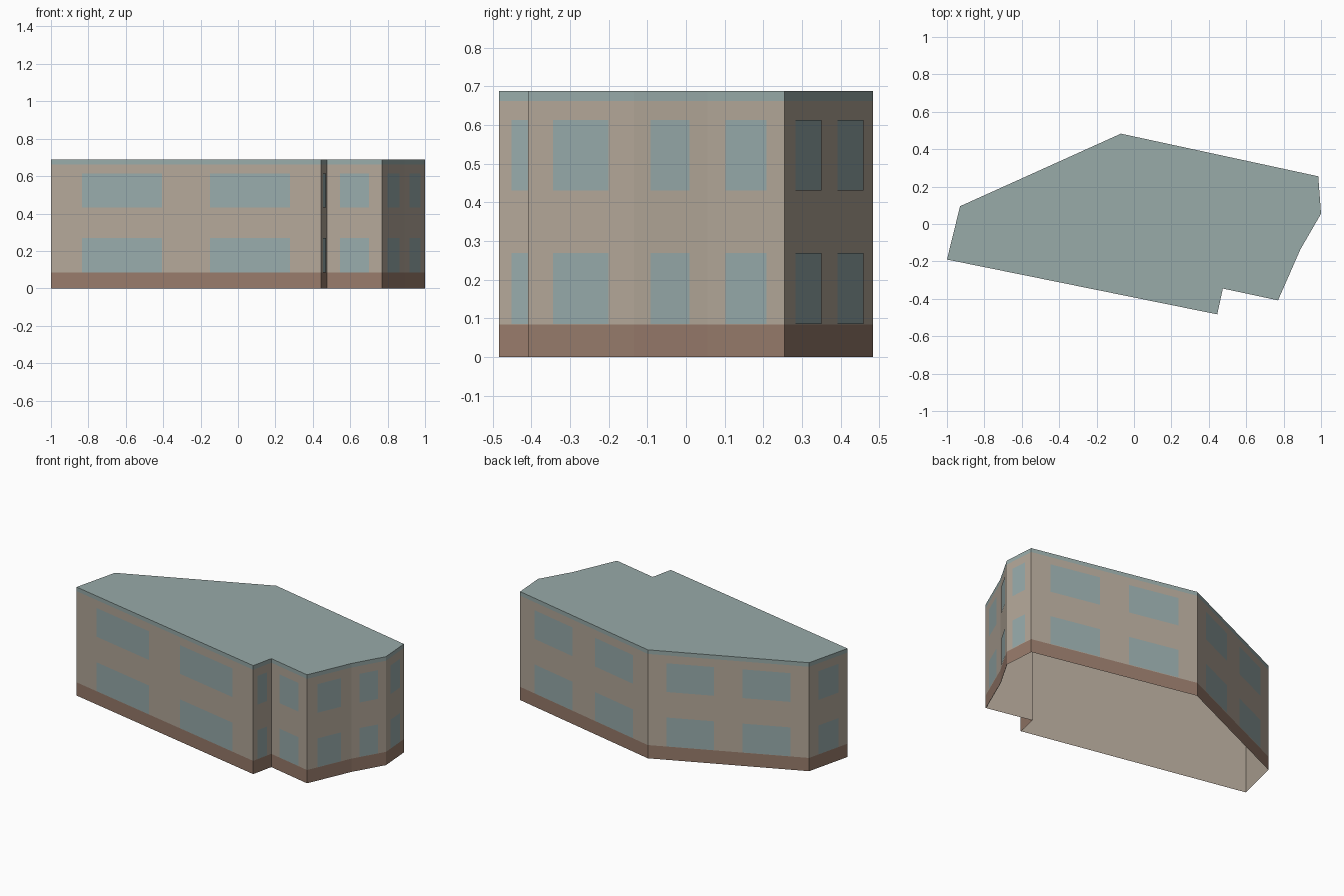
import bpy
import bmesh
from mathutils import Vector

cube = bpy.data.objects.get("Cube")
if cube:
    bpy.data.objects.remove(cube, do_unlink=True)


def material(name, colour):
    mat = bpy.data.materials.new(name)
    mat.use_nodes = True
    mat.diffuse_color = (*colour, 1)
    bsdf = mat.node_tree.nodes["Principled BSDF"]
    bsdf.inputs["Base Color"].default_value = (*colour, 1)
    bsdf.inputs["Roughness"].default_value = 0.9
    return mat


STONE = material("beige wall", (0.455, 0.39, 0.32))
GLASS = material("blue grey glass", (0.31, 0.405, 0.405))
ROOF = material("grey green roof", (0.315, 0.405, 0.395))
BRICK = material("brown plinth", (0.31, 0.198, 0.147))

# Footprint, anticlockwise from the front left corner
FOOTPRINT = [Vector(p) for p in (
    (-1, -0.19), (0.445, -0.483), (0.475, -0.345), (0.77, -0.408), (0.89, -0.135),
    (1, 0.055), (0.985, 0.255), (-0.07, 0.483), (-0.93, 0.095))]

PLINTH_TOP, TRIM_BOTTOM, TOP = 0.084, 0.662, 0.688
STOREYS = ((0.086, 0.269), (0.431, 0.613))
ONE_WINDOW = ((0.236, 0.764),)
TWO_WINDOWS = ((0.115, 0.412), (0.588, 0.885))
PLATE, LINING = 0.002, 0.003


def edges(points):
    return list(zip(points, points[1:] + points[:1]))


def outward(a, b):
    d = (b - a).normalized()
    return Vector((d.y, -d.x))


def inset(points, depth):
    """Move every side of the outline inwards by the same depth."""
    moved = []
    for i, p in enumerate(points):
        n = outward(points[i - 1], p)
        m = outward(p, points[(i + 1) % len(points)])
        moved.append(p - (n + m) * depth / (1 + n.dot(m)))
    return moved


def panel(bm, a, b, low, high):
    corners = ((a, low), (b, low), (b, high), (a, high))
    bm.faces.new([bm.verts.new((p.x, p.y, z)) for p, z in corners])


def band(bm, points, low, high):
    for a, b in edges(points):
        panel(bm, a, b, low, high)


def cap(bm, points, z):
    bm.faces.new([bm.verts.new((p.x, p.y, z)) for p in points])


def finish(name, bm, mat):
    bmesh.ops.remove_doubles(bm, verts=bm.verts, dist=0.0001)
    mesh = bpy.data.meshes.new(name)
    bm.to_mesh(mesh)
    bm.free()
    mesh.materials.append(mat)
    bpy.context.collection.objects.link(bpy.data.objects.new(name, mesh))


# Outer walls
bm = bmesh.new()
band(bm, FOOTPRINT, PLINTH_TOP, TRIM_BOTTOM)
finish("walls", bm, STONE)

# Window plates: two per long side, one per short side, on both storeys
bm = bmesh.new()
for a, b in edges(FOOTPRINT):
    out = outward(a, b) * PLATE
    for s, t in TWO_WINDOWS if (b - a).length > 0.6 else ONE_WINDOW:
        for low, high in STOREYS:
            panel(bm, a.lerp(b, s) + out, a.lerp(b, t) + out, low, high)
finish("windows", bm, GLASS)

# Plinth band round the foot
bm = bmesh.new()
band(bm, FOOTPRINT, 0, PLINTH_TOP)
finish("plinth", bm, BRICK)

# Flat roof with its edge band
bm = bmesh.new()
band(bm, FOOTPRINT, TRIM_BOTTOM, TOP)
cap(bm, FOOTPRINT, TOP)
finish("roof", bm, ROOF)

# Plain inner walls and ceiling, open underneath; faces turned inwards
bm = bmesh.new()
inner = inset(FOOTPRINT, LINING)
band(bm, inner, 0, TOP - LINING)
cap(bm, inner, TOP - LINING)
bmesh.ops.reverse_faces(bm, faces=bm.faces)
finish("inner_lining", bm, STONE)
